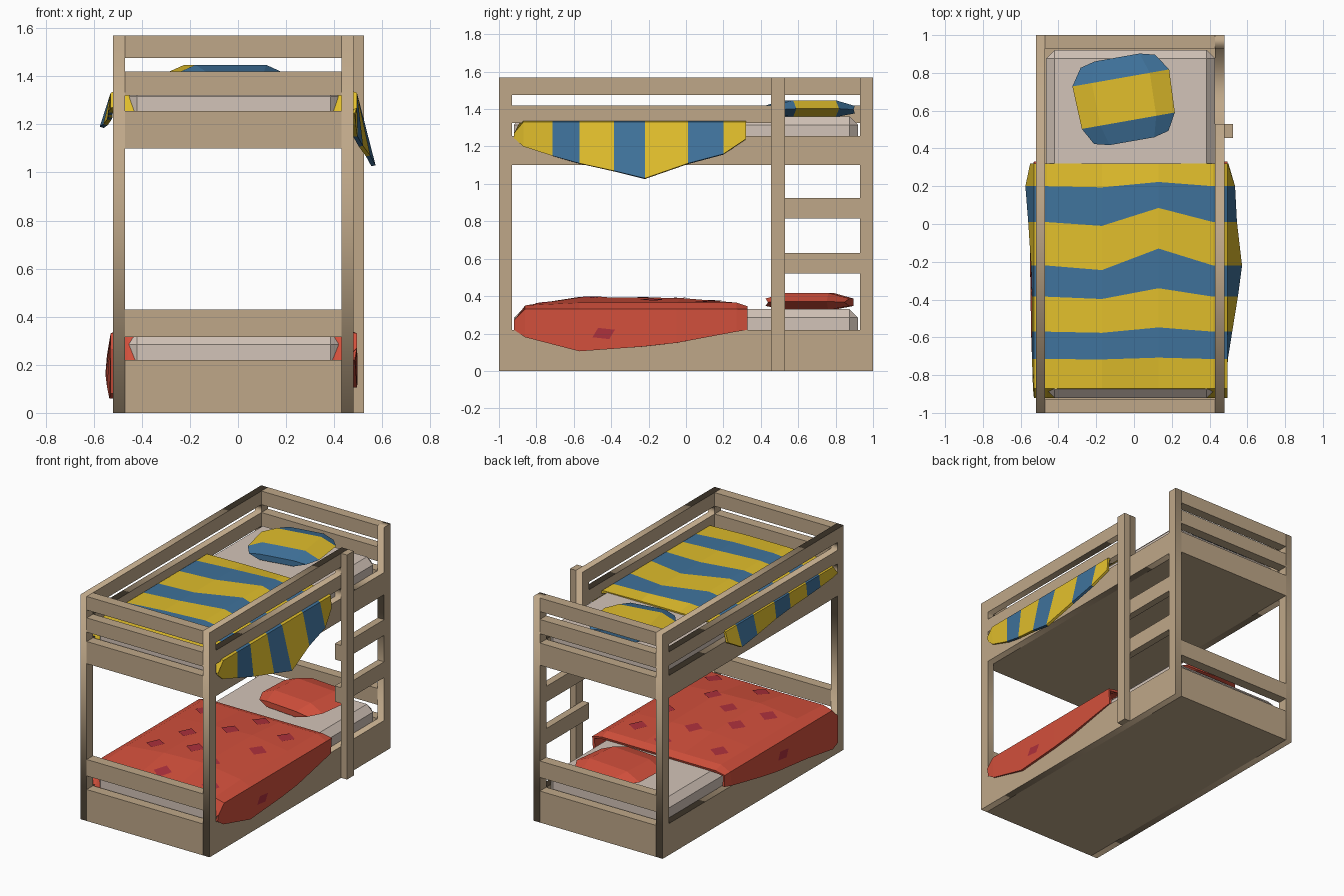
import bpy, bmesh
from math import radians
from mathutils import Matrix, Vector
from mathutils.bvhtree import BVHTree

if "Cube" in bpy.data.objects:
    bpy.data.objects.remove(bpy.data.objects["Cube"])


def material(name, rgb):
    m = bpy.data.materials.new(name)
    m.diffuse_color = (*rgb, 1)
    m.use_nodes = True
    m.node_tree.nodes["Principled BSDF"].inputs["Base Color"].default_value = m.diffuse_color
    return m


WOOD = material("wood", (0.52, 0.39, 0.25))
SHEET = material("sheet", (0.65, 0.55, 0.48))
YELLOW = material("yellow", (0.76, 0.52, 0.025))
BLUE = material("blue", (0.05, 0.17, 0.33))
RED = material("red", (0.65, 0.08, 0.045))
DARK_RED = material("dark_red", (0.42, 0.03, 0.045))


def add(name, mesh, mats):
    ob = bpy.data.objects.new(name, mesh)
    bpy.context.collection.objects.link(ob)
    for m in mats:
        mesh.materials.append(m)
    return ob


def box(name, x, y, z, mat, bevel=0):
    bm = bmesh.new()
    bmesh.ops.create_cube(bm, size=1)
    for v in bm.verts:
        v.co = [r[0] + (c + 0.5) * (r[1] - r[0]) for c, r in zip(v.co, (x, y, z))]
    if bevel:
        bmesh.ops.bevel(bm, geom=bm.edges[:], offset=bevel, segments=1, affect='EDGES')
    me = bpy.data.meshes.new(name)
    bm.to_mesh(me)
    bm.free()
    return add(name, me, [mat])


def rect(y0, y1, z0, z1):
    return [(y0, z0), (y1, z0), (y1, z1), (y0, z1)]


def side_panel(name, x0, x1, loops):
    """Flat board in the y-z plane: first loop is the outline, the rest are holes."""
    cu = bpy.data.curves.new(name, 'CURVE')
    cu.dimensions, cu.fill_mode, cu.extrude = '2D', 'BOTH', (x1 - x0) / 2
    for loop in loops:
        sp = cu.splines.new('POLY')
        sp.points.add(len(loop) - 1)
        for p, (u, v) in zip(sp.points, loop):
            p.co = (u, v, 0, 1)
        sp.use_cyclic_u = True
    tmp = bpy.data.objects.new(name + "_curve", cu)
    bpy.context.collection.objects.link(tmp)
    dg = bpy.context.evaluated_depsgraph_get()
    me = bpy.data.meshes.new_from_object(tmp.evaluated_get(dg))
    bpy.data.objects.remove(tmp)
    me.materials.clear()
    me.transform(Matrix(((0, 0, 1, (x0 + x1) / 2), (1, 0, 0, 0), (0, 1, 0, 0), (0, 0, 0, 1))))
    bm = bmesh.new()
    bm.from_mesh(me)
    bmesh.ops.remove_doubles(bm, verts=bm.verts, dist=1e-4)
    bmesh.ops.recalc_face_normals(bm, faces=bm.faces)
    bm.to_mesh(me)
    bm.free()
    return add(name, me, [WOOD])


def loft(name, rows, mats, pick, closed=False):
    """Skin rows of points; pick(row) gives the material index of each band."""
    bm = bmesh.new()
    vs = [[bm.verts.new(p) for p in row] for row in rows]
    n = len(rows[0])
    for r in range(len(rows) - 1):
        for c in range(n if closed else n - 1):
            d = (c + 1) % n
            f = bm.faces.new((vs[r][c], vs[r + 1][c], vs[r + 1][d], vs[r][d]))
            f.material_index = pick(r)
    if closed:
        bm.faces.new(vs[0])
        bm.faces.new(vs[-1]).material_index = pick(len(rows) - 2)
        bmesh.ops.recalc_face_normals(bm, faces=bm.faces)
    me = bpy.data.meshes.new(name)
    bm.to_mesh(me)
    bm.free()
    return add(name, me, mats)


# Side frames, the right one with a gap above the ladder
opening = rect(-0.93, 0.93, 0.22, 1.10)
slots = ((1.255, 1.325), (1.42, 1.475))
side_panel("left_side_frame", -0.52, -0.47,
           [rect(-1, 1, 0, 1.57), opening] + [rect(-0.93, 0.93, *s) for s in slots])
right_outline = [(-1, 0), (1, 0), (1, 1.57), (0.93, 1.57), (0.93, 1.255),
                 (0.53, 1.255), (0.53, 1.57), (-1, 1.57)]
side_panel("right_side_frame", 0.43, 0.48,
           [right_outline, opening] + [rect(-0.93, 0.46, *s) for s in slots])

# End boards
for end, y in (("front", (-1, -0.93)), ("back", (0.93, 1))):
    for i, z in enumerate(((0, 0.22), (0.315, 0.43), (1.10, 1.255), (1.32, 1.42), (1.475, 1.57))):
        box(f"{end}_board_{i + 1}", (-0.47, 0.43), y, z, WOOD)

# Ladder
box("ladder_post", (0.48, 0.525), (0.455, 0.53), (0, 1.57), WOOD)
for i, z in enumerate(((0.52, 0.63), (0.815, 0.925))):
    box(f"ladder_rung_{i + 1}", (0.43, 0.48), (0.455, 0.93), z, WOOD)

# Bed bases and mattresses
for bed, base, top in (("lower", (0, 0.10), 0.33), ("upper", (1.10, 1.14), 1.36)):
    box(bed + "_base", (-0.47, 0.43), (-0.93, 0.93), base, WOOD)
    box(bed + "_mattress", (-0.465, 0.43), (-0.92, 0.92), (base[1], top), SHEET, 0.045)


def blanket(name, rows, shoulder, mats, pick):
    """Each row: y, zigzag, top z, right hem z and x, left hem z and x."""
    pts = []
    for i, (y, k, zt, zr, xr, zl, xl) in enumerate(rows):
        zs = shoulder if i < len(rows) - 1 else shoulder - 0.06
        inner = min(zt, shoulder + 0.035)
        pts.append([(xl, y, zl), (-0.53, y, max(zs, zl)), (-0.46, y, inner),
                    (-0.17, y - 0.02 * k, zt), (0.13, y + 0.075 * k, zt),
                    (0.42, y, inner), (0.495, y, max(zs, zr)), (xr, y, zr)])
    ob = loft(name, pts, mats, pick)
    mod = ob.modifiers.new("thickness", 'SOLIDIFY')
    mod.thickness, mod.offset = 0.018, -1
    return ob


# Striped upper blanket
blanket("upper_blanket", [
    (0.32, 0, 1.37, 1.24, 0.50, 1.26, -0.55),
    (0.20, 0.3, 1.385, 1.16, 0.535, 1.19, -0.575),
    (0.01, 1, 1.39, 1.11, 0.545, 1.20, -0.56),
    (-0.22, 1.2, 1.39, 1.03, 0.572, 1.22, -0.545),
    (-0.385, 0.6, 1.39, 1.07, 0.55, 1.23, -0.54),
    (-0.57, 0.3, 1.39, 1.11, 0.52, 1.24, -0.54),
    (-0.715, 0.1, 1.39, 1.15, 0.497, 1.25, -0.54),
    (-0.87, 0, 1.375, 1.20, 0.49, 1.26, -0.535),
    (-0.92, 0, 1.22, 1.245, 0.485, 1.27, -0.53),
], 1.33, [YELLOW, BLUE], lambda r: r % 2 if r < 7 else 0)

# Red lower blanket
red = blanket("lower_blanket", [
    (0.33, 0, 0.345, 0.22, 0.487, 0.25, -0.53),
    (0.27, 0, 0.365, 0.21, 0.49, 0.24, -0.545),
    (-0.05, 0.3, 0.39, 0.15, 0.497, 0.18, -0.55),
    (-0.23, 0.3, 0.392, 0.13, 0.497, 0.15, -0.55),
    (-0.57, 0.2, 0.395, 0.105, 0.495, 0.11, -0.545),
    (-0.86, 0, 0.35, 0.18, 0.49, 0.06, -0.535),
    (-0.92, 0, 0.20, 0.22, 0.485, 0.08, -0.53),
], 0.33, [RED], lambda r: 0)

# Dark diamonds laid on the lower blanket
src = bmesh.new()
src.from_mesh(red.data)
tree = BVHTree.FromBMesh(src)
bm = bmesh.new()


def diamond(origin, direction, u, v):
    direction = Vector(direction)
    quad = []
    for d in (u, v, [-c for c in u], [-c for c in v]):
        hit = tree.ray_cast(Vector(origin) + Vector(d), direction)[0]
        if hit is None:
            return
        quad.append(bm.verts.new(hit - direction * 0.004))
    bm.faces.new(quad)


for x, y in ((-0.35, 0.13), (-0.23, -0.23), (-0.31, -0.47), (-0.03, -0.04), (0.04, 0.2),
             (0.15, -0.51), (-0.05, -0.76), (0.28, -0.18), (0.3, 0.1), (0.32, -0.76), (-0.05, -0.4)):
    diamond((x, y, 0.7), (0, 0, -1), (0.06, 0.015, 0), (-0.015, 0.065, 0))
diamond((0.8, -0.44, 0.2), (-1, 0, 0), (0, 0.06, 0.02), (0, -0.03, 0.03))
diamond((-0.8, -0.3, 0.24), (1, 0, 0), (0, -0.06, 0.02), (0, 0.03, 0.03))
me = bpy.data.meshes.new("blanket_diamonds")
bm.to_mesh(me)
bm.free()
src.free()
add("blanket_diamonds", me, [DARK_RED])


# Pillows
def pillow(name, loc, angle, mats, pick):
    rows = []
    for v, w, lo, hi, bulge in ((-0.205, 0.20, 0.02, 0.06, -0.02), (-0.115, 0.25, 0, 0.09, 0),
                                (0.115, 0.26, 0, 0.09, 0), (0.205, 0.20, 0.02, 0.06, 0.02)):
        mid = (lo + hi) / 2
        rows.append([(-w, v, mid), (-0.6 * w, v + bulge, hi), (0.6 * w, v + bulge, hi),
                     (w, v, mid), (0.6 * w, v + bulge, lo), (-0.6 * w, v + bulge, lo)])
    ob = loft(name, rows, mats, pick, closed=True)
    ob.location = loc
    ob.rotation_euler.z = radians(angle)


pillow("upper_pillow", (-0.05, 0.66, 1.357), 10, [BLUE, YELLOW], lambda r: r % 2)
pillow("lower_pillow", (0.05, 0.66, 0.327), -5, [RED], lambda r: 0)
